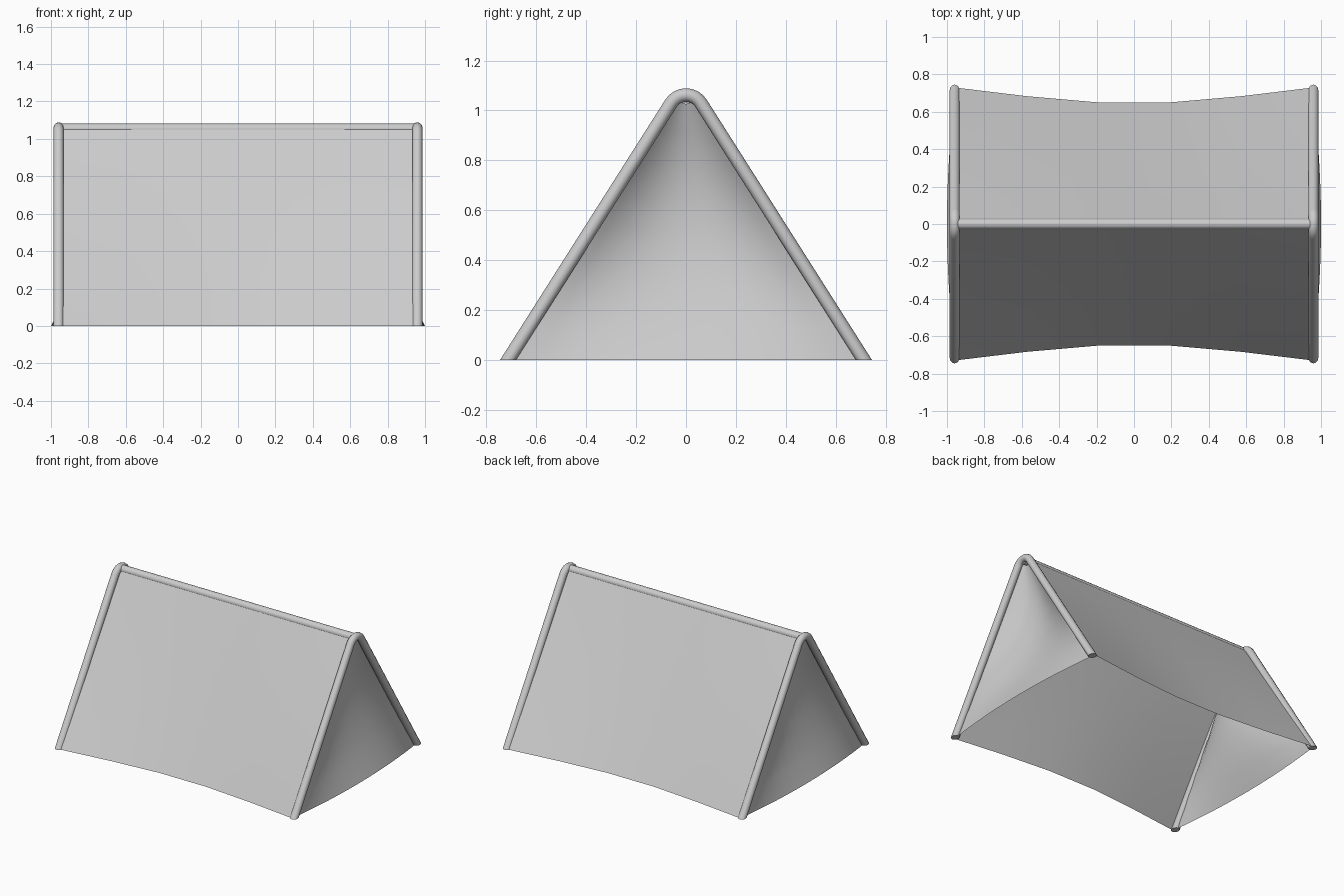
import bpy, bmesh, math
from mathutils import Vector

if "Cube" in bpy.data.objects:
    bpy.data.objects.remove(bpy.data.objects["Cube"])


def finish(name, bm, angle=40):
    bmesh.ops.recalc_face_normals(bm, faces=bm.faces)
    me = bpy.data.meshes.new(name)
    bm.to_mesh(me)
    bm.free()
    ob = bpy.data.objects.new(name, me)
    bpy.context.collection.objects.link(ob)
    bpy.ops.object.select_all(action='DESELECT')
    ob.select_set(True)
    bpy.context.view_layer.objects.active = ob
    bpy.ops.object.shade_smooth_by_angle(angle=math.radians(angle))
    return ob


def loft(bm, rows, closed=False):
    # Bridge successive rows of points with quads
    vr = [[bm.verts.new(p) for p in r] for r in rows]
    for a, b in zip(vr, vr[1:]):
        n = len(a)
        for i in range(n if closed else n - 1):
            j = (i + 1) % n
            bm.faces.new((a[i], a[j], b[j], b[i]))
    if closed:
        bm.faces.new(vr[0][::-1])
        bm.faces.new(vr[-1])


def ring(center, normal, side, r, n=12):
    return [center + r * (math.cos(2 * math.pi * k / n) * normal
                          + math.sin(2 * math.pi * k / n) * side) for k in range(n)]


X = Vector((1, 0, 0))
POLE_X, POLE_R = 0.959, 0.027
ARC_Z, ARC_R = 0.991, 0.071
LEAN = math.radians(32.4)

# A-frame poles: straight legs, rounded apex, feet trimmed on the ground
for name, x in (("left_pole", -POLE_X), ("right_pole", POLE_X)):
    path = [(0.745, -0.05, LEAN)]
    for k in range(9):
        a = LEAN + (math.pi - 2 * LEAN) * k / 8
        path.append((ARC_R * math.cos(a), ARC_Z + ARC_R * math.sin(a), a))
    path.append((-0.745, -0.05, math.pi - LEAN))
    bm = bmesh.new()
    loft(bm, [ring(Vector((x, y, z)), Vector((0, math.cos(a), math.sin(a))), X, POLE_R)
              for y, z, a in path], True)
    cut = bmesh.ops.bisect_plane(bm, geom=bm.verts[:] + bm.edges[:] + bm.faces[:],
                                 plane_co=(0, 0, 0), plane_no=(0, 0, 1), clear_inner=True)
    bmesh.ops.holes_fill(bm, edges=[e for e in cut['geom_cut']
                                    if isinstance(e, bmesh.types.BMEdge)])
    finish(name, bm)

# Ridge pole
bm = bmesh.new()
loft(bm, [ring(Vector((x, 0, 1.053)), Vector((0, 1, 0)), Vector((0, 0, 1)), 0.029)
          for x in (-POLE_X, POLE_X)], True)
finish("ridge_pole", bm)

# Side panels: straight at the ridge, bowed inward at the hem
for name, s in (("front_panel", -1), ("back_panel", 1)):
    bm = bmesh.new()
    rows = []
    for k in range(7):
        t = k / 6
        rows.append([(x, s * (0.025 + t * (0.705 - bow)), 1.055 * (1 - t))
                     for x, bow in ((-0.96, 0), (-0.57, 0.047), (-0.19, 0.08),
                                    (0.19, 0.08), (0.57, 0.047), (0.96, 0))])
    loft(bm, rows)
    finish(name, bm)

# End panels: stretched between the poles, sagging inward, hem flaring outward
SAG = (-0.045, 0.02, 0.07, 0.105, 0.125, 0.125, 0.11, 0.07, 0.02)
for name, s in (("left_end_panel", -1), ("right_end_panel", 1)):
    bm = bmesh.new()
    rows = []
    for k, sag in enumerate(SAG):
        z = 1.045 * k / 8
        w = (0.602 - 0.536 * z) / 0.844
        rows.append([(s * (0.955 - sag * (1 - u * u)), w * u, z)
                     for u in (i / 6 - 1 for i in range(13))])
    loft(bm, rows)
    finish(name, bm)
